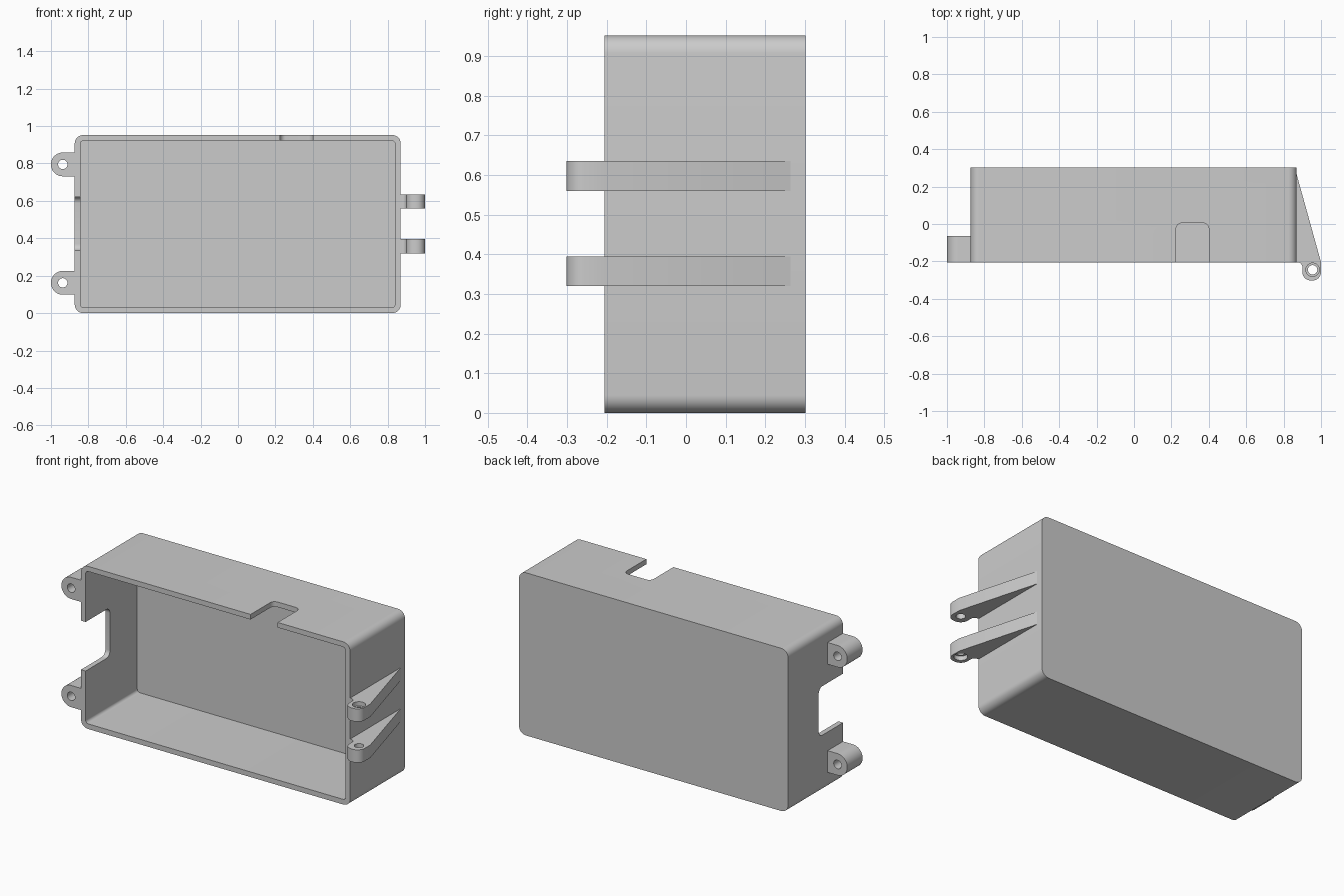
import bpy, bmesh, math
from mathutils import Vector

old = bpy.data.objects.get("Cube")
if old:
    bpy.data.objects.remove(old, do_unlink=True)

grey = bpy.data.materials.new("light grey plastic")
grey.use_nodes = True
colour = (0.6, 0.6, 0.6, 1)
grey.diffuse_color = colour
grey.node_tree.nodes["Principled BSDF"].inputs["Base Color"].default_value = colour


def rounded(corners, steps=8):
    """Outline from (a, b, fillet radius) corners."""
    out = []
    n = len(corners)
    for i, (a, b, r) in enumerate(corners):
        p = Vector((a, b))
        if r == 0:
            out.append(p)
            continue
        u = (Vector(corners[i - 1][:2]) - p).normalized()
        v = (Vector(corners[(i + 1) % n][:2]) - p).normalized()
        half = u.angle(v) / 2
        centre = p + (u + v).normalized() * (r / math.sin(half))
        start = (p + u * (r / math.tan(half)) - centre).normalized()
        end = (p + v * (r / math.tan(half)) - centre).normalized()
        for k in range(steps + 1):
            out.append(centre + start.slerp(end, k / steps).normalized() * r)
    return out


def rect(a0, a1, b0, b1, r):
    return rounded([(a0, b0, r), (a1, b0, r), (a1, b1, r), (a0, b1, r)])


def circle(a, b, r, n=32):
    return [Vector((a + r * math.cos(math.tau * k / n), b + r * math.sin(math.tau * k / n)))
            for k in range(n)]


def prism(name, outline, axis, lo, hi):
    """Extrude an outline along x, y or z."""
    place = {"x": lambda p, h: (h, p.x, p.y),
             "y": lambda p, h: (p.x, h, p.y),
             "z": lambda p, h: (p.x, p.y, h)}[axis]
    bm = bmesh.new()
    base = bm.faces.new([bm.verts.new(place(p, lo)) for p in outline])
    top = bmesh.ops.extrude_face_region(bm, geom=[base])["geom"]
    shift = Vector(place(Vector((0, 0)), hi - lo))
    bmesh.ops.translate(bm, vec=shift, verts=[g for g in top if isinstance(g, bmesh.types.BMVert)])
    bmesh.ops.recalc_face_normals(bm, faces=bm.faces)
    me = bpy.data.meshes.new(name)
    bm.to_mesh(me)
    bm.free()
    me.materials.append(grey)
    ob = bpy.data.objects.new(name, me)
    bpy.context.collection.objects.link(ob)
    return ob


def activate(ob):
    bpy.ops.object.select_all(action="DESELECT")
    ob.select_set(True)
    bpy.context.view_layer.objects.active = ob


def cut(ob, cutter):
    cutter.hide_render = True
    mod = ob.modifiers.new("cut", "BOOLEAN")
    mod.operation = "DIFFERENCE"
    mod.solver = "EXACT"
    mod.object = cutter
    activate(ob)
    bpy.ops.object.modifier_apply(modifier=mod.name)
    bpy.data.objects.remove(cutter, do_unlink=True)


def finish(ob):
    activate(ob)
    bpy.ops.object.shade_smooth_by_angle(angle=math.radians(30))


FRONT, BACK = -0.205, 0.302

# Open-fronted case with a cable notch in the top and one in the side
case = prism("case", rect(-0.873, 0.87, 0, 0.952, 0.045), "y", FRONT, BACK)
cut(case, prism("cavity", rect(-0.843, 0.84, 0.03, 0.922, 0.018), "y", FRONT - 0.1, BACK - 0.03))
cut(case, prism("top_notch", rect(0.225, 0.4, -0.4, 0.005, 0.03), "z", 0.8, 1.1))
cut(case, prism("side_notch", rect(-0.4, 0.02, 0.335, 0.622, 0.035), "x", -1.0, -0.75))
finish(case)

# Screw lugs on the right side
for name, z in (("upper_lug", 0.795), ("lower_lug", 0.162)):
    r = 0.0635
    lug = prism(name, rounded([(-0.86, z - r, 0), (-1, z - r, r - 0.0005),
                               (-1, z + r, r - 0.0005), (-0.86, z + r, 0)], 14), "y", FRONT, -0.063)
    cut(lug, prism("hole", circle(-0.937, z, 0.025), "y", -0.4, 0.2))
    finish(lug)

# Hinge arms on the left side, each recessed around the pin on its outer face
hinge = rounded([(0.86, 0.30, 0), (1, -0.205, 0), (1, -0.302, 0.045), (0.9, -0.302, 0.045),
                 (0.9, FRONT, 0.025), (0.86, FRONT, 0)])
for name, lo, hi, recess in (("upper_hinge_arm", 0.56, 0.635, 0.635),
                             ("lower_hinge_arm", 0.32, 0.395, 0.32)):
    arm = prism(name, hinge, "z", lo, hi)
    cut(arm, prism("pin_hole", circle(0.955, -0.245, 0.025), "z", lo - 0.1, hi + 0.1))
    cut(arm, prism("pin_recess", circle(0.955, -0.245, 0.036), "z", recess - 0.025, recess + 0.025))
    finish(arm)
